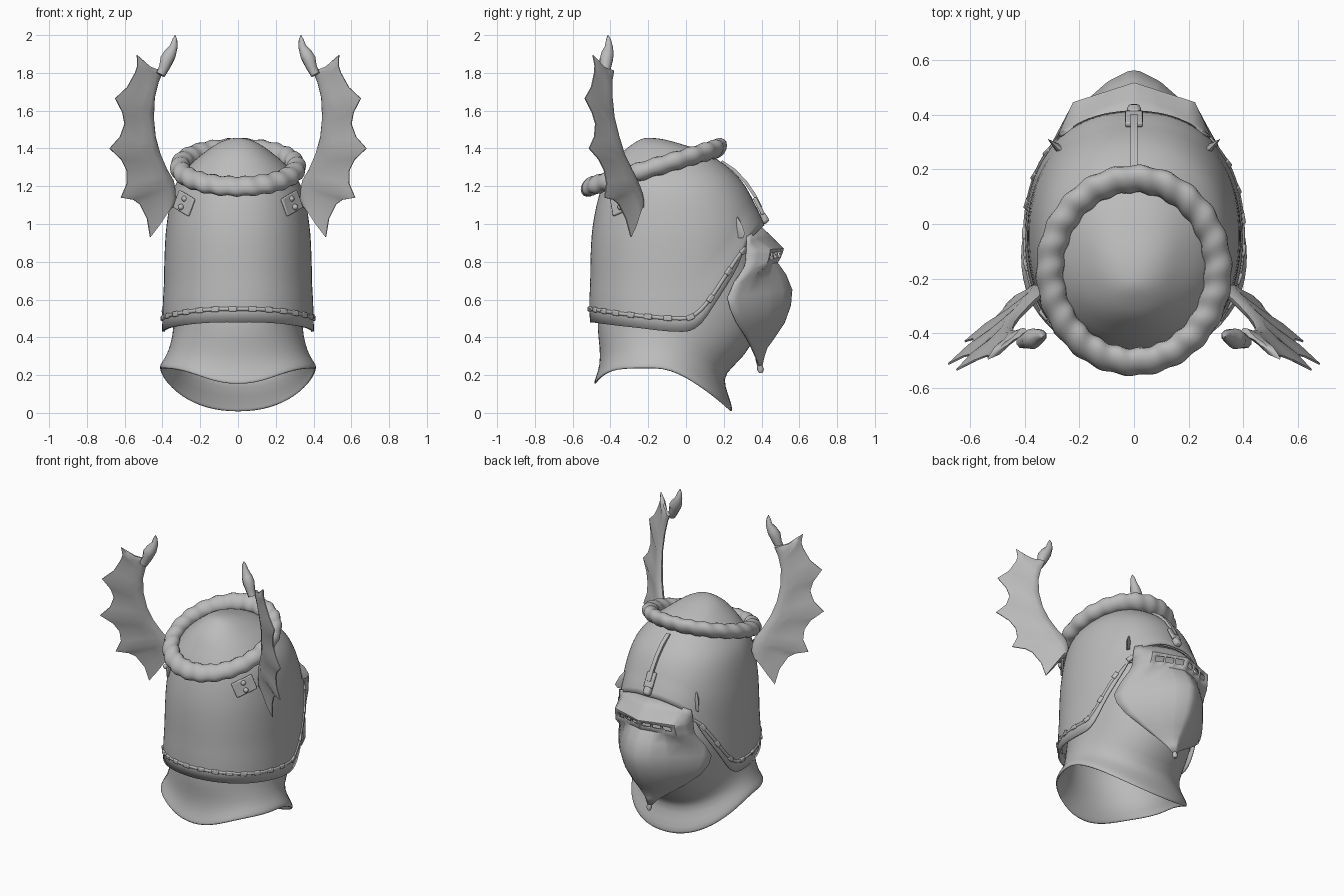
import bpy, bmesh, math
from mathutils import Vector

cube = bpy.data.objects.get("Cube")
if cube:
    bpy.data.objects.remove(cube, do_unlink=True)

steel = bpy.data.materials.new("grey_steel")
steel.use_nodes = True
GREY = (0.5, 0.5, 0.5, 1)
steel.diffuse_color = GREY
steel.node_tree.nodes["Principled BSDF"].inputs["Base Color"].default_value = GREY


def finish(obj, angle=40):
    if not obj.data.materials:
        obj.data.materials.append(steel)
    bpy.ops.object.select_all(action='DESELECT')
    obj.select_set(True)
    bpy.context.view_layer.objects.active = obj
    if obj.type == 'MESH':
        bpy.ops.object.shade_smooth_by_angle(angle=math.radians(angle))
    return obj


def loft(name, rows, closed=True, caps=False, wrap=False, skip=(), thick=0, subdiv=0, angle=40):
    """Skin a list of equal-length point rows."""
    bm = bmesh.new()
    vs = [[bm.verts.new(p) for p in row] for row in rows]
    m, n = len(rows), len(rows[0])
    for i in range(m if wrap else m - 1):
        for j in range(n if closed else n - 1):
            if (i, j) not in skip:
                a, b = vs[i], vs[(i + 1) % m]
                bm.faces.new((a[j], a[(j + 1) % n], b[(j + 1) % n], b[j]))
    if caps:
        bm.faces.new(vs[0])
        bm.faces.new(vs[-1])
    bmesh.ops.remove_doubles(bm, verts=bm.verts, dist=0.0005)
    bmesh.ops.recalc_face_normals(bm, faces=bm.faces)
    mesh = bpy.data.meshes.new(name)
    bm.to_mesh(mesh)
    bm.free()
    obj = bpy.data.objects.new(name, mesh)
    bpy.context.collection.objects.link(obj)
    finish(obj, angle)
    if thick:
        mod = obj.modifiers.new("thickness", 'SOLIDIFY')
        mod.thickness = thick
        mod.offset = 0
    if subdiv:
        obj.modifiers.new("smooth", 'SUBSURF').levels = subdiv
    return obj


def tube(name, points, radii):
    """Round tube with a radius at every point."""
    data = bpy.data.curves.new(name, 'CURVE')
    data.dimensions = '3D'
    data.bevel_depth, data.bevel_resolution, data.use_fill_caps = 1, 2, True
    sp = data.splines.new('POLY')
    sp.points.add(len(points) - 1)
    for p, co, r in zip(sp.points, points, radii):
        p.co, p.radius = (*co, 1), r
    obj = bpy.data.objects.new(name, data)
    bpy.context.collection.objects.link(obj)
    return finish(obj)


def box(name, loc, size, axis, normal, bevel=0.006):
    """Box with its x along axis and its z along normal."""
    bpy.ops.mesh.primitive_cube_add(size=1)
    obj = bpy.context.object
    obj.name = name
    z = Vector(normal).normalized()
    x = Vector(axis)
    x = (x - z * x.dot(z)).normalized()
    y = z.cross(x)
    for v in obj.data.vertices:
        c = [a * b for a, b in zip(v.co, size)]
        v.co = x * c[0] + y * c[1] + z * c[2]
    obj.location = loc
    mod = obj.modifiers.new("bevel", 'BEVEL')
    mod.width, mod.segments = bevel, 2
    return finish(obj)


def ease(t, v):
    """Smooth interpolation through (key, value) pairs."""
    v = min(max(v, t[0][0]), t[-1][0])
    k = next(i for i in range(len(t) - 1) if v <= t[i + 1][0])
    slope = lambda i: ((t[min(i + 1, len(t) - 1)][1] - t[max(i - 1, 0)][1])
                       / (t[min(i + 1, len(t) - 1)][0] - t[max(i - 1, 0)][0]))
    d = t[k + 1][0] - t[k][0]
    s = (v - t[k][0]) / d
    return (t[k][1] * (2 * s**3 - 3 * s * s + 1) + t[k + 1][1] * (3 * s * s - 2 * s**3)
            + d * (slope(k) * (s**3 - 2 * s * s + s) + slope(k + 1) * (s**3 - s * s)))


# Skull: width, front and back against the square root of depth below the crown
TOP = 1.45
QS = (0, .16, .27, .39, .505, .675, .81, .925, 1.01)
HALF = list(zip(QS, (0, .1, .17, .26, .33, .372, .384, .386, .382)))
FRONT = list(zip(QS, (-.2, -.05, .09, .215, .31, .395, .41, .4, .38)))
BACK = list(zip(QS, (-.2, -.27, -.33, -.385, -.44, -.487, -.5, -.497, -.485)))
HEM = ((-.5, .48), (-.3, .455), (0, .43), (.08, .47), (.15, .58), (.25, .76), (.31, .9), (.4, .99))
BELT = ((-.5, .55), (-.3, .52), (0, .5), (.06, .53), (.12, .6), (.2, .73), (.27, .84), (.31, .88))


def power(v, e=.92):
    return math.copysign(abs(v) ** e, v)


def shell(a, q, out=0):
    f, b, h = ease(FRONT, q), ease(BACK, q), ease(HALF, q)
    s, c = power(math.sin(a)), power(math.cos(a))
    return Vector(((h + out) * s, (f + b) / 2 + ((f - b) / 2 + out) * c, TOP - q * q))


def height_on(a, table):
    return math.sqrt(TOP - ease(table, -.05 + .455 * power(math.cos(a))))


N, M = 96, 30
angles = [math.tau * i / N for i in range(N)]
rows = [[shell(a, height_on(a, HEM) * (1 - i / M), .014 * max(0, 1 - i / 4)) for a in angles]
        for i in range(M + 1)]
loft("skull", rows, thick=.012)

# Riveted belt around the hem, open at the face
start = .66
path = []
for i in range(91):
    a = start + (math.tau - 2 * start) * i / 90
    path.append(shell(a, height_on(a, BELT), .012))
tube("hem_belt", path, [.011] * 91)
for i in range(2, 90, 4):
    d = path[i + 1] - path[i - 1]
    box("belt_stud", path[i], (.045, .028, .028), d, (path[i].x, path[i].y + .05, 0))

# Neck guard: half width, back y, front y, then back, side and front heights
rows = []
for h, b, f, zb, zs, zf in ((.41, -.485, .24, .15, .235, .005), (.41, -.475, .24, .175, .255, .035),
                            (.375, -.45, .2, .25, .3, .14), (.35, -.45, .195, .34, .37, .21),
                            (.335, -.465, .31, .44, .45, .3), (.335, -.46, .4, .55, .6, .46),
                            (.335, -.42, .4, .65, .75, .65), (.325, -.4, .36, .75, .88, .88)):
    ring = []
    for a in angles[::3]:
        c = math.cos(a)
        drop = (zf - zs) * c ** 1.3 if c > 0 else (zb - zs) * c ** 6
        ring.append((h * power(math.sin(a)), (f + b) / 2 + (f - b) / 2 * power(c), zs + drop))
    rows.append(ring)
loft("neck_guard", rows, thick=.014, subdiv=1, angle=60)

# Visor: ridge y, ridge z, then edge x, y, z and roundness (0 folds it flat with a corner)
cols = (0, .06, .25, .29, .48, .52, .71, .8, .9, 1)
cols = [-c for c in cols[:0:-1]] + list(cols)


def bend(t, roundness):
    if roundness:
        return t ** roundness
    return .46 * t if t <= .8 else .37 + (t - .8) * 3.15


rows = []
for yc, zc, xe, ye, ze, roundness in (
        (.39, .985, .27, .325, .935, 2), (.45, .93, .273, .323, .905, 1.7),
        (.512, .868, .275, .32, .86, 0), (.508, .856, .276, .318, .835, 0), (.497, .825, .28, .315, .795, 0),
        (.48, .795, .29, .305, .765, 0), (.525, .73, .32, .255, .69, 1.6), (.557, .65, .345, .22, .61, 1.6),
        (.55, .57, .335, .235, .55, 1.6), (.518, .48, .29, .265, .48, 1.6), (.465, .4, .21, .31, .41, 1.6),
        (.425, .345, .12, .345, .345, 1.6), (.41, .3, .045, .37, .29, 1.6), (.4, .255, .015, .385, .25, 1.6)):
    rows.append([(xe * t, yc + (ye - yc) * bend(abs(t), roundness), zc + (ze - zc) * t * t) for t in cols])
slits = [(3, j) for j in (3, 5, 7, 10, 12, 14)]
loft("visor", rows, closed=False, skip=slits, thick=.012, angle=35)
tube("visor_tail", [(0, .385, .29), (0, .39, .25), (0, .395, .23), (0, .397, .212)], [.018, .014, .018, .01])

# Strap holding the visor to the crown
strap = [(.18, 1.325), (.25, 1.278), (.31, 1.215), (.358, 1.145), (.39, 1.08)]
loft("visor_strap", [[(x, y + d, z + d) for x, d in ((-.013, 0), (.013, 0), (.013, .012), (-.013, .012))]
                     for y, z in strap], caps=True)
box("strap_buckle", (0, .385, 1.095), (.065, .1, .02), (1, 0, 0), (0, .85, .45))
box("strap_hinge", (0, .41, 1.03), (.05, .06, .045), (1, 0, 0), (0, .8, .5), .015)

# Twisted wreath around the crown
rows = []
for i in range(176):
    u = math.tau * i / 176
    ring = []
    for j in range(16):
        v = math.tau * j / 16
        r = .05 * (1 + .07 * math.sin(22 * u + v))
        y = (.335 + r * math.cos(v)) * math.sin(u)
        ring.append(((.308 + r * math.cos(v)) * math.cos(u), y - .17, 1.3 + .3 * y + r * math.sin(v)))
    rows.append(ring)
loft("wreath", rows, wrap=True, angle=60)

# Wings: leading edge paired with the scalloped trailing edge
LEAD = ((.345, 1.1), (.33, 1.14), (.33, 1.18), (.34, 1.23), (.375, 1.29), (.41, 1.37), (.435, 1.46),
        (.445, 1.56), (.44, 1.67), (.42, 1.75), (.395, 1.81))
TRAIL = ((.4, 1.05), (.465, .93), (.52, 1.105), (.62, 1.14), (.59, 1.285), (.68, 1.4), (.6, 1.53),
         (.65, 1.665), (.545, 1.8), (.535, 1.895), (.465, 1.83))


def wing_point(side, x, z, off=0, back=0):
    y = -.25 - .68 * (x - .34) - .16 * (z - 1.2) - back
    return (side * (x + .56 * off), y + .83 * off, z)


# Ribs run to the tips; extra stations between them curve the scallops
stations = []
for i, (lead, trail) in enumerate(zip(LEAD, TRAIL)):
    lead, trail = Vector(lead), Vector(trail)
    if i:
        a, b = stations[-1][:2]
        edge = (b + trail) / 2
        stations.append(((a + lead) / 2, edge + ((a + lead) / 2 - edge) * .07, .007))
    stations.append((lead, trail, .017 if i % 2 else .005))

for side, label in ((1, "left"), (-1, "right")):
    rows = []
    for i, (a, b, rib) in enumerate(stations):
        bone = .026 - .0006 * i
        at = lambda t, off: wing_point(side, *(a + (b - a) * t), off)
        half = [(.06, bone * .7), (.2, bone), (.42, bone * .5 + rib * .4), (.7, rib)]
        rows.append([at(0, 0)] + [at(t, o) for t, o in half] + [at(1, .003), at(1, -.003)]
                    + [at(t, -o) for t, o in half[::-1]])
    loft(label + "_wing", rows, caps=True, angle=50)
    claw = ((.41, 1.79), (.39, 1.83), (.377, 1.87), (.36, 1.9), (.34, 1.94), (.335, 1.975), (.333, 2))
    tube(label + "_wing_claw", [wing_point(side, x, z, 0, .04) for x, z in claw],
         (.025, .03, .038, .035, .022, .014, .002))

    # Mounting plate with two rivets
    n = Vector((side * .75, -.65, .15)).normalized()
    mid = Vector((side * .285, -.34, 1.11))
    box(label + "_wing_plate", mid, (.14, .1, .016), (side * .58, .8, .35), n)
    for k in (-1, 1):
        bpy.ops.mesh.primitive_uv_sphere_add(segments=12, ring_count=8, radius=.016,
                                             location=mid + n * .01 + Vector((-side * k * .01, 0, k * .022)))
        bpy.context.object.name = label + "_plate_rivet"
        finish(bpy.context.object)

    # Blade-like cheek pin beside the visor
    blade = ((.925, .285, .026), (.95, .285, .042), (1.0, .275, .03), (1.065, .25, .003))
    loft(label + "_cheek_pin", [[(side * (y + .76 * a - .65 * b), y + .65 * a + .76 * b, z)
                                 for a, b in ((w, 0), (0, .012), (-w, 0), (0, -.012))]
                                for z, y, w in blade], caps=True)
